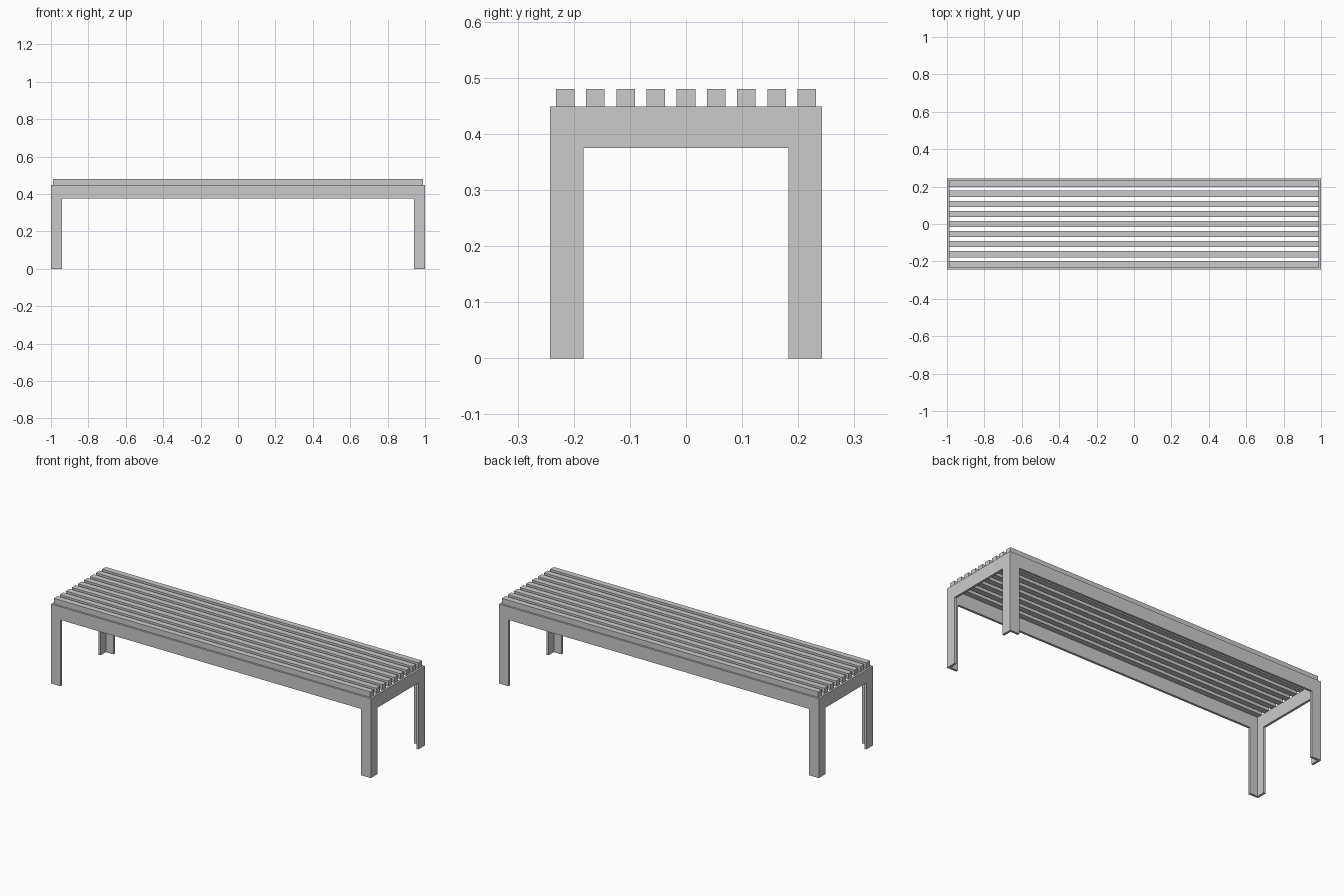
import bpy
import bmesh
from mathutils import Vector

if "Cube" in bpy.data.objects:
    bpy.data.objects.remove(bpy.data.objects["Cube"])

HX, HY = 1.0, 0.2425        # half length and half depth of the frame
TOP, APRON_Z = 0.449, 0.375  # apron top and underside
LEG, T = 0.06, 0.013         # leg flange width and plate thickness


def new_object(name, bm):
    bmesh.ops.recalc_face_normals(bm, faces=bm.faces)
    mesh = bpy.data.meshes.new(name)
    bm.to_mesh(mesh)
    bm.free()
    obj = bpy.data.objects.new(name, mesh)
    bpy.context.collection.objects.link(obj)
    return obj


def portal(name, half, flange, place, push):
    """Upside-down U plate: two leg flanges joined by an apron."""
    inner = half - flange
    outline = [(-half, 0), (-inner, 0), (-inner, APRON_Z), (inner, APRON_Z),
               (inner, 0), (half, 0), (half, TOP), (-half, TOP)]
    bm = bmesh.new()
    face = bm.faces.new([bm.verts.new(place(u, z)) for u, z in outline])
    ext = bmesh.ops.extrude_face_region(bm, geom=[face])
    verts = [v for v in ext["geom"] if isinstance(v, bmesh.types.BMVert)]
    bmesh.ops.translate(bm, verts=verts, vec=Vector(push))
    return new_object(name, bm)


def box(name, center, size):
    bm = bmesh.new()
    bmesh.ops.create_cube(bm, size=1)
    bmesh.ops.scale(bm, vec=size, verts=bm.verts)
    bmesh.ops.translate(bm, vec=center, verts=bm.verts)
    return new_object(name, bm)


# Frame: long plates front and back, end plates fitted between them,
# so the flanges meet as L-shaped legs at each corner
for name, s in (("front", -1), ("back", 1)):
    portal(name + "_frame", HX, LEG,
           lambda u, z: (u, s * HY, z), (0, -s * T, 0))
for name, s in (("left", -1), ("right", 1)):
    portal(name + "_frame", HY - T, LEG - T,
           lambda u, z: (s * HX, u, z), (-s * T, 0, 0))

# Seat slats resting on the end aprons
COUNT, PITCH = 9, 0.0538
for i in range(COUNT):
    y = (i - (COUNT - 1) / 2) * PITCH
    box(f"seat_slat_{i + 1}", (0, y, (TOP + 0.48) / 2),
        (1.978, 0.033, 0.48 - TOP))
